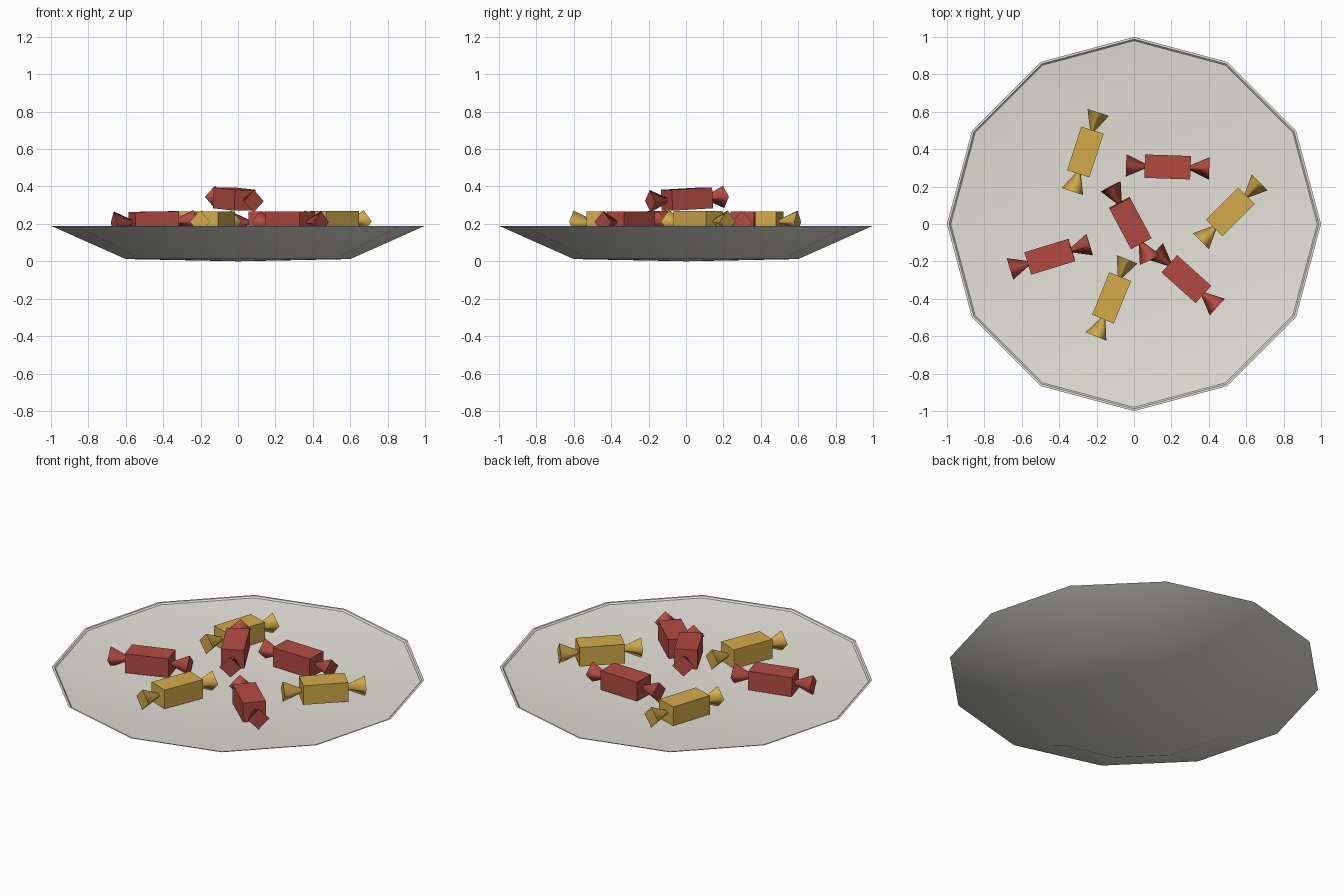
import bpy, bmesh, math
from mathutils import Matrix, Euler

if "Cube" in bpy.data.objects:
    bpy.data.objects.remove(bpy.data.objects["Cube"])

def material(name, rgb):
    m = bpy.data.materials.new(name)
    m.diffuse_color = (*rgb, 1)
    m.use_nodes = True
    m.node_tree.nodes["Principled BSDF"].inputs["Base Color"].default_value = m.diffuse_color
    return m

RED = material("red_wrapper", (0.45, 0.07, 0.055))
GOLD = material("gold_wrapper", (0.66, 0.41, 0.07))
CREAM = material("plate_glaze", (0.78, 0.76, 0.69))

def finish(bm, name, mat):
    me = bpy.data.meshes.new(name)
    bm.to_mesh(me)
    bm.free()
    me.materials.append(mat)
    ob = bpy.data.objects.new(name, me)
    bpy.context.collection.objects.link(ob)
    return ob

# Plate: twelve-sided dish, outer skin, small stepped rim, shallow inner well
def make_plate(sides=12):
    bm = bmesh.new()
    rings = []
    for r, z in [(0.60, 0.012), (1.0, 0.19), (0.988, 0.19), (0.98, 0.182), (0.60, 0.14)]:
        rings.append([bm.verts.new((r * math.cos(2 * math.pi * i / sides),
                                    r * math.sin(2 * math.pi * i / sides), z))
                      for i in range(sides)])
    base = bm.verts.new((0, 0, 0))
    for i in range(sides):
        j = (i + 1) % sides
        bm.faces.new((base, rings[0][j], rings[0][i]))
        for a, b in zip(rings, rings[1:]):
            bm.faces.new((a[i], a[j], b[j], b[i]))
    bm.faces.new(rings[-1])
    bmesh.ops.recalc_face_normals(bm, faces=bm.faces[:])
    for f in bm.faces:
        f.smooth = True
    for ring in rings[1:4]:
        # crisp rim edges
        for e in bm.edges:
            if all(v in ring for v in e.verts):
                e.smooth = False
    finish(bm, "plate", CREAM)

# Candy: box body with a flared four-sided wrapper twist at each end
def make_candy(name, mat, loc, angle, tilt=0):
    L, W, H, T = 0.245, 0.125, 0.112, 0.10
    bm = bmesh.new()
    bmesh.ops.create_cube(bm, size=1, matrix=Matrix.Diagonal((L, W, H, 1)))
    box = set(bm.faces)
    for s in (-1, 1):
        place = (Matrix.Translation((s * (L + T) / 2, 0, 0))
                 @ Matrix.Rotation(s * math.pi / 2, 4, 'Y'))
        bmesh.ops.create_cone(bm, cap_ends=True, segments=4, radius1=0.014,
                              radius2=0.06, depth=T, matrix=place)
    # smooth twist sides, flat caps
    bm.normal_update()
    for f in bm.faces:
        f.smooth = f not in box and abs(f.normal.x) < 0.9
    for e in bm.edges:
        e.smooth = all(f.smooth for f in e.link_faces)
    ob = finish(bm, name, mat)
    ob.location = loc
    ob.rotation_euler = Euler((0, math.radians(tilt), math.radians(angle)))

make_plate()
candies = [
    ("gold_candy_back", GOLD, (-0.26, 0.385, 0.211), 72, 0),
    ("red_candy_back", RED, (0.18, 0.305, 0.209), -2, 0),
    ("gold_candy_right", GOLD, (0.515, 0.065, 0.213), 45, 0),
    ("red_candy_left", RED, (-0.45, -0.175, 0.21), 17, -1),
    ("gold_candy_front", GOLD, (-0.12, -0.395, 0.211), 68, 0),
    ("red_candy_right", RED, (0.28, -0.295, 0.209), -42, 0),
    ("red_candy_top", RED, (-0.02, 0.005, 0.333), -62, 3),
]
for c in candies:
    make_candy(*c)
